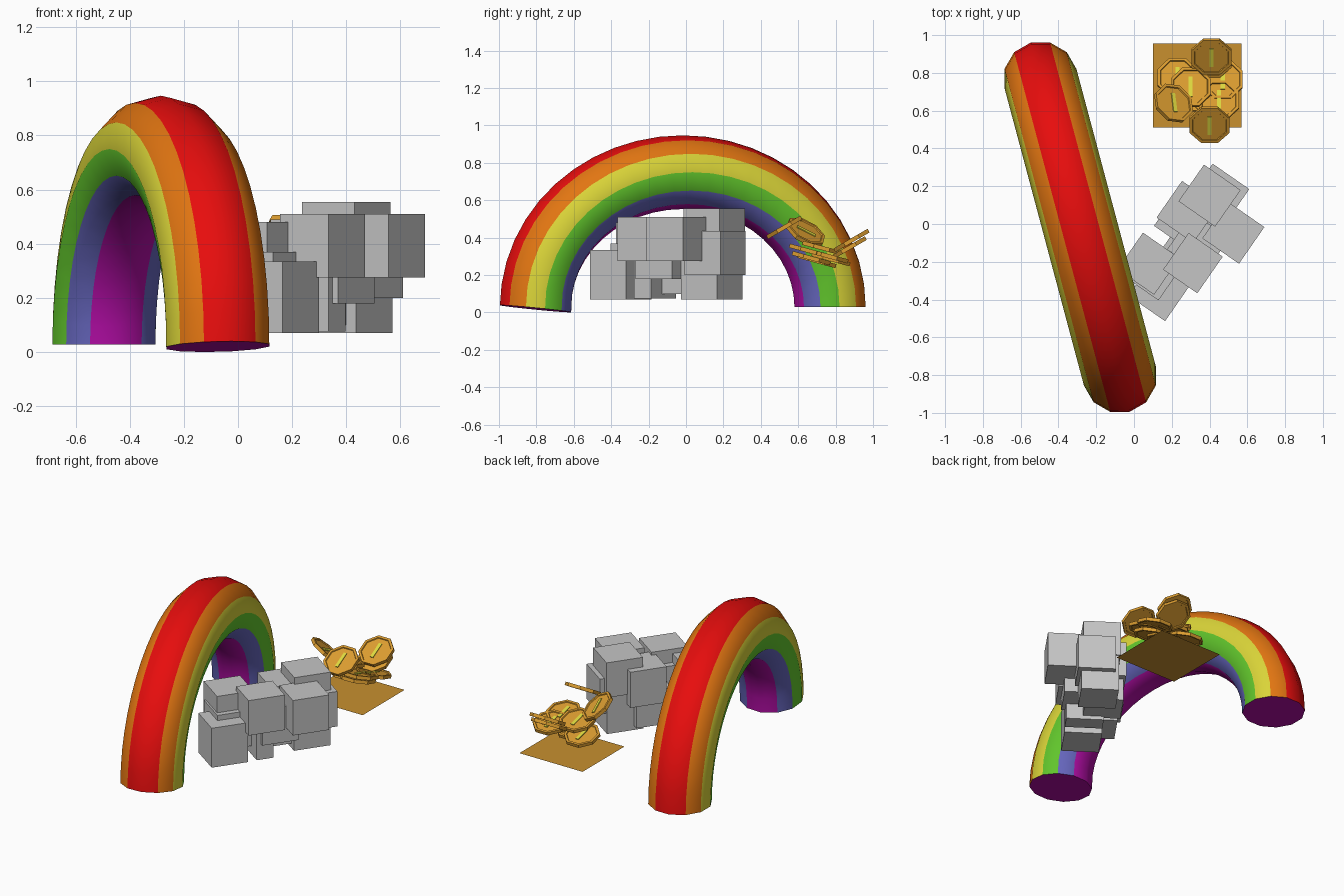
import bpy, bmesh, math
from mathutils import Vector, Matrix

if "Cube" in bpy.data.objects:
    bpy.data.objects.remove(bpy.data.objects["Cube"])


def mat(name, r, g, b):
    m = bpy.data.materials.new(name)
    m.diffuse_color = (r, g, b, 1)
    m.use_nodes = True
    m.node_tree.nodes["Principled BSDF"].inputs["Base Color"].default_value = m.diffuse_color
    return m


RAINBOW = [mat("red", .80, .004, .004), mat("orange", .76, .18, .006),
           mat("yellow", .70, .66, .04), mat("green", .12, .56, .025),
           mat("violet_blue", .13, .13, .50), mat("magenta", .45, .004, .38)]
GREY = mat("stone_grey", .56, .56, .56)
GOLD = mat("gold", .72, .34, .03)
DARK_GOLD = mat("dark_gold", .58, .28, .028)
PALE = mat("pale_yellow", .74, .70, .05)


def finish(bm, name, mats):
    bmesh.ops.recalc_face_normals(bm, faces=bm.faces)
    me = bpy.data.meshes.new(name)
    bm.to_mesh(me)
    bm.free()
    for m in mats:
        me.materials.append(m)
    ob = bpy.data.objects.new(name, me)
    bpy.context.collection.objects.link(ob)
    return ob


# Rainbow: twelve-sided tube swept along half an ellipse, two sides per colour
def rainbow():
    bm = bmesh.new()
    a, h, r, steps, sides = .815, .722, .197, 24, 12
    d = Vector((.258, -.966, 0)).normalized()
    side = Vector((-d.y, d.x, 0))
    up = Vector((0, 0, 1))
    base = Vector((-.285, -.017, .028))
    rings = []
    for i in range(steps + 1):
        t = math.pi * i / steps
        c, s = math.cos(t), math.sin(t)
        centre = base + d * a * c + up * h * s
        out = (d * h * c + up * a * s).normalized()
        ring = []
        for j in range(sides):
            p = 2 * math.pi * j / sides
            v = centre + (out * math.cos(p) + side * math.sin(p)) * r
            if i == 0:  # front foot dips a little on its inner side
                v.z += .02 * math.cos(p) - .008
            ring.append(bm.verts.new(v))
        rings.append(ring)
    for r0, r1 in zip(rings, rings[1:]):
        for j in range(sides):
            k = (j + 1) % sides
            f = bm.faces.new((r0[j], r0[k], r1[k], r1[j]))
            f.material_index = min(j, sides - 1 - j)
            f.smooth = True
    for ring in (rings[0], rings[-1]):
        bm.faces.new(ring).material_index = 5
        for j in range(sides):
            bm.edges.get((ring[j], ring[(j + 1) % sides])).smooth = False
    finish(bm, "rainbow_arch", RAINBOW)


rainbow()

# Stone cluster: turned blocks (x, y, z low, z high, size u, size v)
S = .236
BLOCKS = [
    (.40, .15, .32, .555, S, S),
    (.446, .155, .20, .435, S, S),
    (.406, .137, .07, .33, S, S),
    (.526, -.046, .275, .51, S, S),
    (.312, -.207, .275, .51, .22, S),
    (.34, -.105, .18, .42, S, S),
    (.268, -.165, .075, .29, S, .11),
    (.135, -.350, .07, .335, S, S),
    (.077, -.21, .245, .48, S, S),
    (.10, -.24, .13, .37, S, S),
    (.284, .064, .25, .49, S, S),
    (.27, .02, .10, .33, S, S),
]
TURN = Matrix.Rotation(math.radians(-34.8), 4, 'Z')
for n, (x, y, z0, z1, u, v) in enumerate(BLOCKS):
    bm = bmesh.new()
    bmesh.ops.create_cube(bm, size=1, matrix=Matrix.Translation((x, y, (z0 + z1) / 2))
                          @ TURN @ Matrix.Diagonal((u, v, z1 - z0, 1)))
    finish(bm, f"stone_block_{n + 1}", [GREY])

# Flat gold sheet under the coins
bm = bmesh.new()
bmesh.ops.create_grid(bm, x_segments=1, y_segments=1, size=.5,
                      matrix=Matrix.Translation((.335, .733, .14)) @ Matrix.Diagonal((.47, .445, 1, 1)))
finish(bm, "gold_sheet", [DARK_GOLD])


# Coin: octagonal disc with raised rims and a plain bar on the face
def coin(n, pos, normal):
    bm = bmesh.new()
    bmesh.ops.create_cone(bm, cap_ends=True, segments=8, radius1=.114, radius2=.114, depth=.022,
                          matrix=Matrix.Rotation(math.pi / 8, 4, 'Z'))
    caps = [f for f in bm.faces if len(f.verts) == 8]
    bmesh.ops.inset_individual(bm, faces=caps, thickness=.016)
    bmesh.ops.inset_individual(bm, faces=caps, thickness=.003, depth=-.006)
    bmesh.ops.recalc_face_normals(bm, faces=bm.faces)
    bar = bmesh.ops.create_cube(bm, size=1, matrix=Matrix.Translation((0, 0, .007))
                                @ Matrix.Diagonal((.022, .11, .006, 1)))
    for f in {f for v in bar["verts"] for f in v.link_faces}:
        f.material_index = 1
    q = Vector((0, 0, 1)).rotation_difference(Vector(normal).normalized())
    bm.transform(Matrix.Translation(pos) @ q.to_matrix().to_4x4())
    finish(bm, f"coin_{n + 1}", [GOLD, PALE])


BACK, FRONT = (0, .26, .96), (0, -.5, .866)
COINS = [
    ((.41, .885, .385), FRONT), ((.41, .87, .345), FRONT),
    ((.40, .525, .455), FRONT), ((.21, .64, .43), (.45, .45, .77)),
    ((.30, .725, .345), BACK), ((.45, .655, .33), BACK),
    ((.23, .775, .285), BACK), ((.47, .765, .30), BACK),
    ((.34, .70, .275), BACK), ((.42, .67, .29), BACK),
]
for n, (pos, normal) in enumerate(COINS):
    coin(n, pos, normal)
